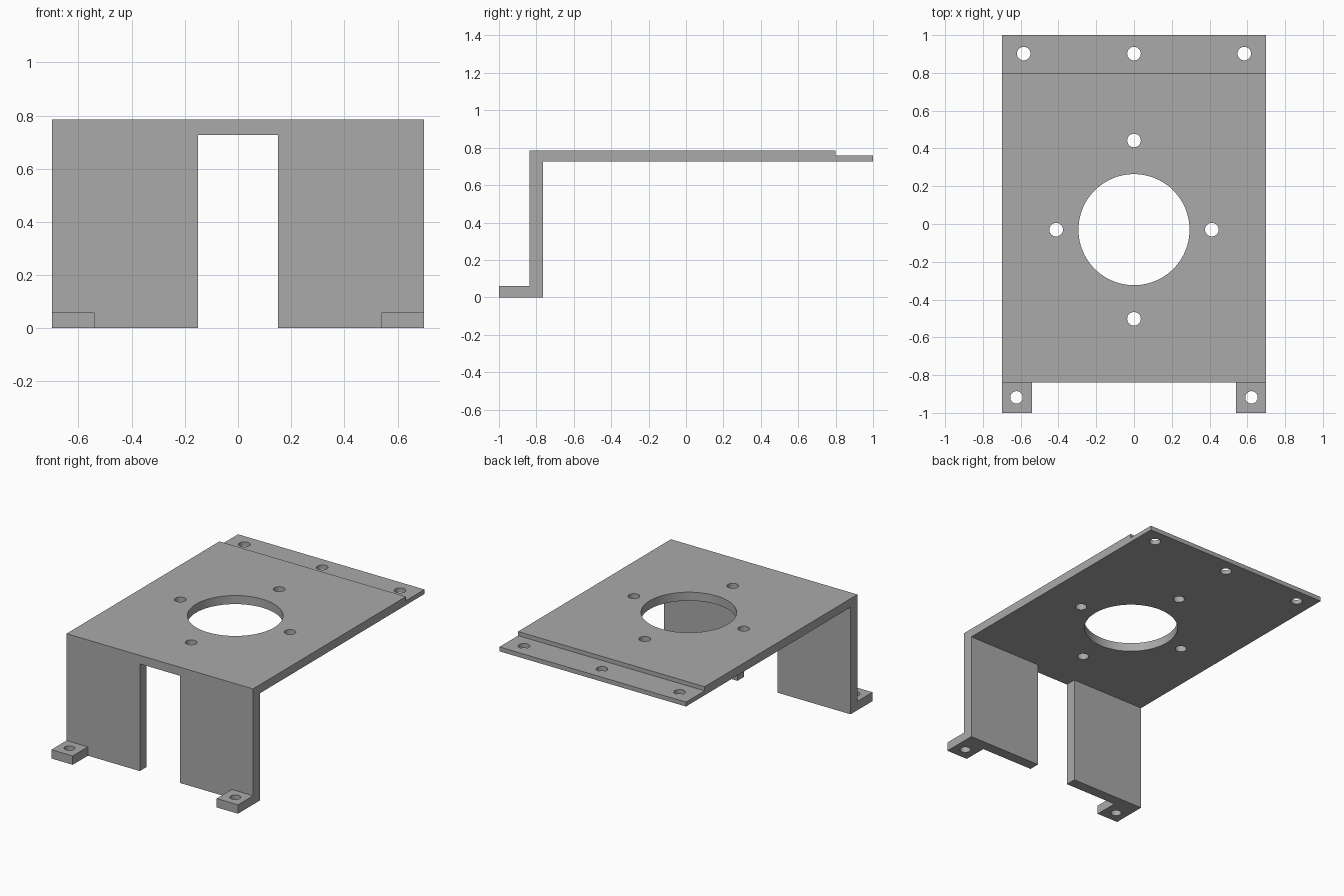
import bpy
import bmesh
import math
from mathutils import Matrix, Vector

cube = bpy.data.objects.get("Cube")
if cube:
    bpy.data.objects.remove(cube, do_unlink=True)

HALF_WIDTH = 0.70
PLATE_BOTTOM, PLATE_TOP, LIP_TOP = 0.727, 0.785, 0.757
LEG_FRONT, LEG_BACK = -0.838, -0.765
FOOT_TOP = 0.06

# One plain grey metal
metal = bpy.data.materials.new("grey metal")
metal.use_nodes = True
GREY = (0.40, 0.40, 0.40, 1)
metal.diffuse_color = GREY
metal.node_tree.nodes["Principled BSDF"].inputs["Base Color"].default_value = GREY


def make_object(name, bm):
    bmesh.ops.recalc_face_normals(bm, faces=bm.faces)
    mesh = bpy.data.meshes.new(name)
    bm.to_mesh(mesh)
    bm.free()
    mesh.materials.append(metal)
    obj = bpy.data.objects.new(name, mesh)
    bpy.context.collection.objects.link(obj)
    return obj


def add_box(bm, low, high):
    low, high = Vector(low), Vector(high)
    matrix = Matrix.Translation((low + high) / 2) @ Matrix.Diagonal((*(high - low), 1))
    bmesh.ops.create_cube(bm, size=1, matrix=matrix)


def add_hole(bm, x, y, z, radius, depth, sides=32):
    bmesh.ops.create_cone(bm, cap_ends=True, segments=sides, radius1=radius,
                          radius2=radius, depth=depth,
                          matrix=Matrix.Translation((x, y, z)))


def cut(target, cutter):
    cutter.hide_render = True
    cutter.hide_viewport = True
    mod = target.modifiers.new(cutter.name, 'BOOLEAN')
    mod.operation = 'DIFFERENCE'
    mod.solver = 'EXACT'
    mod.object = cutter


# Bent sheet: side profile of lip, plate, leg and foot, extruded across the width
profile = [(-1, 0), (LEG_BACK, 0), (LEG_BACK, PLATE_BOTTOM), (1, PLATE_BOTTOM),
           (1, LIP_TOP), (0.8, LIP_TOP), (0.8, PLATE_TOP), (LEG_FRONT, PLATE_TOP),
           (LEG_FRONT, FOOT_TOP), (-1, FOOT_TOP)]
bm = bmesh.new()
side = bm.faces.new([bm.verts.new((-HALF_WIDTH, y, z)) for y, z in profile])
swept = bmesh.ops.extrude_face_region(bm, geom=[side])["geom"]
bmesh.ops.translate(bm, vec=(2 * HALF_WIDTH, 0, 0),
                    verts=[v for v in swept if isinstance(v, bmesh.types.BMVert)])
bracket = make_object("mounting_bracket", bm)

# Gap between the two feet
bm = bmesh.new()
add_box(bm, (-0.54, -1.2, -0.2), (0.54, LEG_FRONT, 0.2))
cut(bracket, make_object("foot_gap_cutter", bm))

# Slot between the two legs
bm = bmesh.new()
add_box(bm, (-0.15, -1.1, -0.3), (0.15, -0.6, PLATE_BOTTOM))
cut(bracket, make_object("leg_slot_cutter", bm))

# Round openings: large centre, four around it, three in the lip, one per foot
bm = bmesh.new()
CENTRE_Y, SMALL = -0.03, 0.036
add_hole(bm, 0, CENTRE_Y, PLATE_TOP, 0.294, 0.4, 96)
for sx, sy in ((1, 0), (-1, 0), (0, 1), (0, -1)):
    add_hole(bm, 0.412 * sx, CENTRE_Y + 0.472 * sy, PLATE_TOP, SMALL, 0.4)
for x in (-0.584, 0, 0.584):
    add_hole(bm, x, 0.902, LIP_TOP, SMALL, 0.4)
for x in (-0.622, 0.622):
    add_hole(bm, x, -0.918, 0, 0.033, 0.4)
cut(bracket, make_object("hole_cutter", bm))

# Apply the cuts, then round the hole walls while keeping edges sharp
bpy.context.view_layer.update()
graph = bpy.context.evaluated_depsgraph_get()
bracket_mesh = bpy.data.meshes.new_from_object(bracket.evaluated_get(graph))
bracket.modifiers.clear()
bracket.data = bracket_mesh
for obj in [o for o in bpy.data.objects if o.name.endswith("_cutter")]:
    bpy.data.objects.remove(obj, do_unlink=True)

bpy.ops.object.select_all(action='DESELECT')
bracket.select_set(True)
bpy.context.view_layer.objects.active = bracket
bpy.ops.object.shade_smooth_by_angle(angle=math.radians(30))
